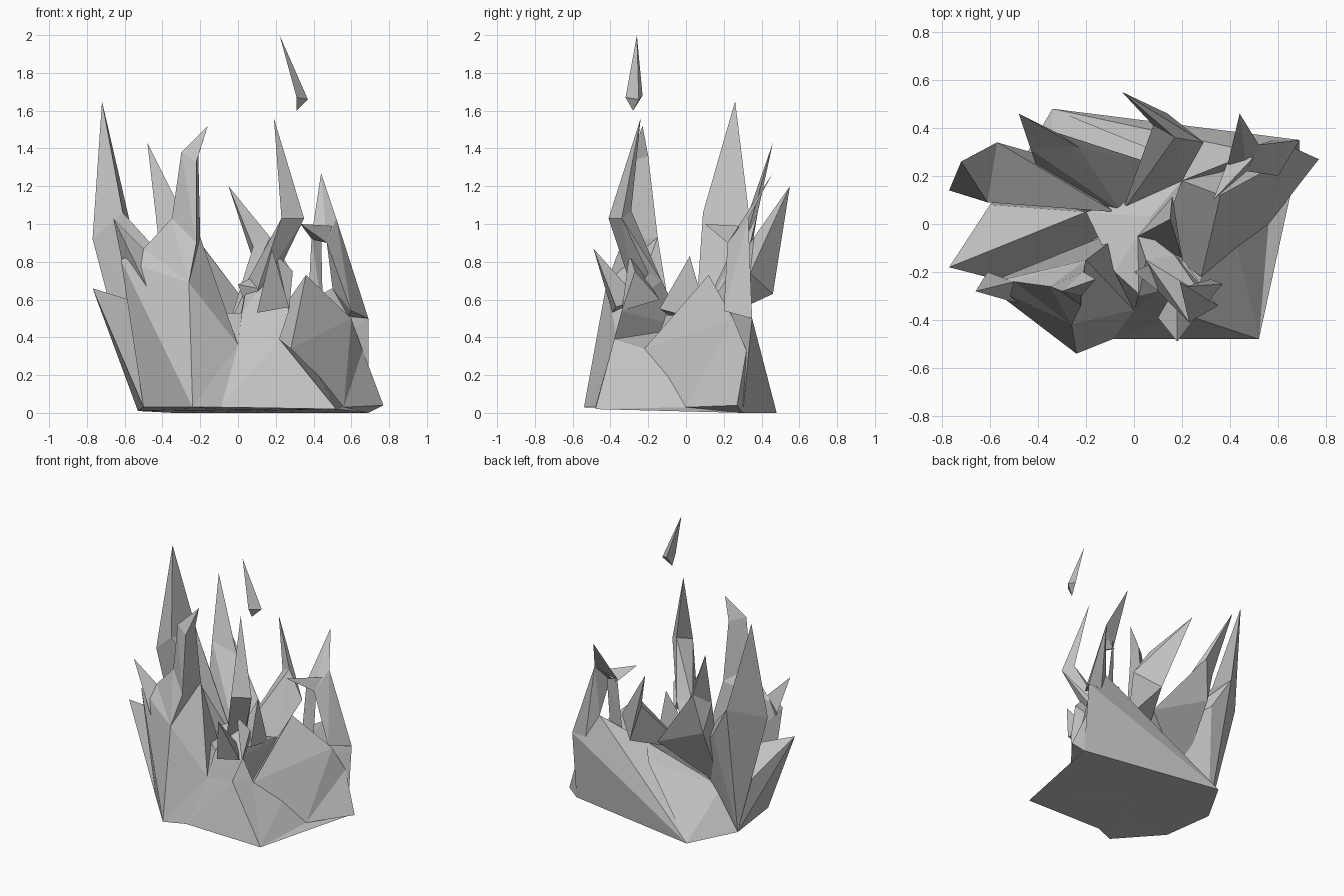
import bpy
import bmesh

default_cube = bpy.data.objects.get("Cube")
if default_cube:
    bpy.data.objects.remove(default_cube, do_unlink=True)

# One plain grey for the whole fire
grey = bpy.data.materials.new("Plain grey")
grey.use_nodes = True
colour = (0.55, 0.55, 0.55, 1)
grey.diffuse_color = colour
grey.node_tree.nodes["Principled BSDF"].inputs["Base Color"].default_value = colour


def shard(name, *points):
    """Faceted solid wrapped tightly around a few corner points."""
    mesh = bpy.data.meshes.new(name)
    bm = bmesh.new()
    for point in points:
        bm.verts.new(point)
    result = bmesh.ops.convex_hull(bm, input=bm.verts[:])
    spare = {v for v in result["geom_interior"] + result["geom_unused"]
             if isinstance(v, bmesh.types.BMVert)}
    bmesh.ops.delete(bm, geom=list(spare), context="VERTS")
    bmesh.ops.recalc_face_normals(bm, faces=bm.faces[:])
    bm.to_mesh(mesh)
    bm.free()
    mesh.materials.append(grey)
    part = bpy.data.objects.new(name, mesh)
    bpy.context.collection.objects.link(part)
    return part


def flame(name, tip, ring, *roots):
    """Flame tongue: a pointed top over a ring, and a body from ring to roots."""
    shard(name + "_tip", tip, *ring)
    if roots:
        shard(name + "_body", *ring, *roots)


# Corners of the foot
front_right = (.52, -.48, .02)
right_waist = (.56, 0, .03)
toe = (.77, .27, .04)
back_right = (.69, .3, 0)
back = (-.34, .48, 0)
left = (-.53, .15, .01)
front_left = (-.5, -.25, .03)
front = (-.24, -.54, .03)
front_dent = (-.09, -.48, .03)
front_middle = (.18, -.48, .03)
middle = (0, 0, .01)

# Shared points of the rim and the hollow
valley = (0, -.36, .36)
notch = (.22, -.38, .39)
bowl = (0, 0, .45)
fold = (.28, -.22, .34)
flap = (.41, -.01, .23)
right_hollow = (.2, .18, .5)
web_end = (.05, .26, .57)
web_corner = (-.37, .33, .77)
web_foot = (-.35, .08, .27)
left_hollow = (-.2, .05, .48)
centre = (-.05, .05, .46)
crest = (.36, .12, .73)
shoulder = (.69, .35, .5)
hip_right = (.66, .32, .33)
wall_top = (.5, .3, .66)

# Foot and lower walls
shard("foot", front_right, right_waist, back_right, back, left, front_left,
      front_dent, front_middle, (0, 0, .1))
shard("front_wall", front_dent, front_middle, front_right, valley, notch, fold,
      bowl, middle)
shard("front_dent_panel", front, front_dent, valley, middle)
shard("right_wall", crest, fold, flap, right_waist, back_right, hip_right,
      right_hollow, (.6, .25, .5), middle)
shard("right_corner", front_right, fold, flap, right_waist, middle)
shard("back_wall", back_right, back, shoulder, wall_top, right_hollow, middle)
shard("back_floor", left, back, web_foot, right_hollow, (.1, .3, .42), middle)
shard("right_toe", toe, back_right, (.45, .05, .23), right_waist, hip_right)
shard("hollow_floor", left_hollow, (.07, .03, .53), (-.08, -.2, .53),
      (.03, -.3, .53), right_hollow, valley, middle)

# Low flame leaning out to the side
shard("side_flame", front_left, left, (-.77, -.18, .66), (-.6, .08, .4),
      left_hollow, middle)

# Tall flame
tall_ring = [(-.77, .14, .92), (-.57, .34, 1), (-.61, .09, 1.06)]
flame("tall_flame", (-.72, .26, 1.65), tall_ring,
      left, (-.43, .3, .76), (-.08, .05, .48), web_foot)

# Back flame with a web hanging over the hollow
back_ring = [(-.43, .31, 1), (-.32, .38, 1.06), (-.23, .32, .93)]
flame("back_flame", (-.48, .46, 1.43), back_ring,
      web_corner, web_end, web_foot, centre)

# Back flame leaning across
lean_ring = [(.08, .41, .88), (.17, .36, .93), (.14, .46, .63), (.29, .34, .74)]
flame("leaning_flame", (-.05, .55, 1.2), lean_ring, web_end, right_hollow, centre)

# Broad front flame in three stacked parts
broad_ring = [(-.3, -.28, 1.38), (-.21, -.2, 1.36), (-.22, -.3, 1.33)]
waist = [(-.35, -.26, 1.03), (-.2, -.15, .93), (-.22, -.34, .9)]
hip = [(-.5, -.24, .87), (-.26, -.42, .69)]
flame("broad_flame", (-.16, -.23, 1.52), broad_ring, *waist)
shard("broad_flame_waist", *waist, *hip)
shard("broad_flame_root", *hip, waist[1], front, front_left, valley,
      (-.62, -.25, .81), (-.15, -.1, .5), middle)
shard("side_spike", (-.66, -.28, 1.03), (-.61, -.2, .78), hip[0], (-.45, -.34, .6))

# Curved inner flame
inner_ring = [(.23, -.41, 1.03), (.35, -.34, 1.03), (.28, -.29, 1.07)]
inner_root = [(.05, -.15, .7), (.1, -.28, .64), (.17, -.13, .7), (.21, -.2, .74)]
flame("inner_flame", (.19, -.24, 1.56), inner_ring, *inner_root)
shard("inner_root", *inner_root, (.02, -.3, .53), (.27, -.34, .54), notch, valley, bowl)

# Small spikes round the inner flame
spikes = {
    "front": [(.18, -.49, .87), (.1, -.39, .53), (.27, -.37, .56), (.18, -.25, .6)],
    "centre": [(.15, .02, .83), (0, -.06, .5), (.2, -.14, .55), (.16, .12, .48)],
    "left": [(0, -.2, .68), (.1, -.28, .66), (.08, -.16, .72), (.06, -.2, .52)],
    "right": [(.29, -.27, .75), (.2, -.3, .84), (.27, -.34, .54), (.2, -.14, .6)],
}
for side, points in spikes.items():
    shard(side + "_small_spike", *points)

# Forked flame: two legs joined by a pointed crown
fork = [(.39, .25, .94), (.52, .33, 1.03), (.47, .22, .9)]
flame("fork_flame", (.44, .46, 1.27), fork)
shard("fork_spike", (.33, .1, 1), (.39, .26, .92), (.5, .28, .99), fork[2])
shard("fork_outer_leg", fork[1], fork[2], shoulder, (.6, .2, .54), (.58, .35, .5),
      wall_top)
shard("fork_inner_leg", fork[0], (.44, .3, .95), (.37, .22, .55), (.45, .24, .5))

# Loose spark above
spark_ring = [(.37, -.25, 1.66), (.31, -.32, 1.67), (.32, -.23, 1.68)]
flame("spark", (.22, -.26, 2), spark_ring, (.31, -.28, 1.6))
